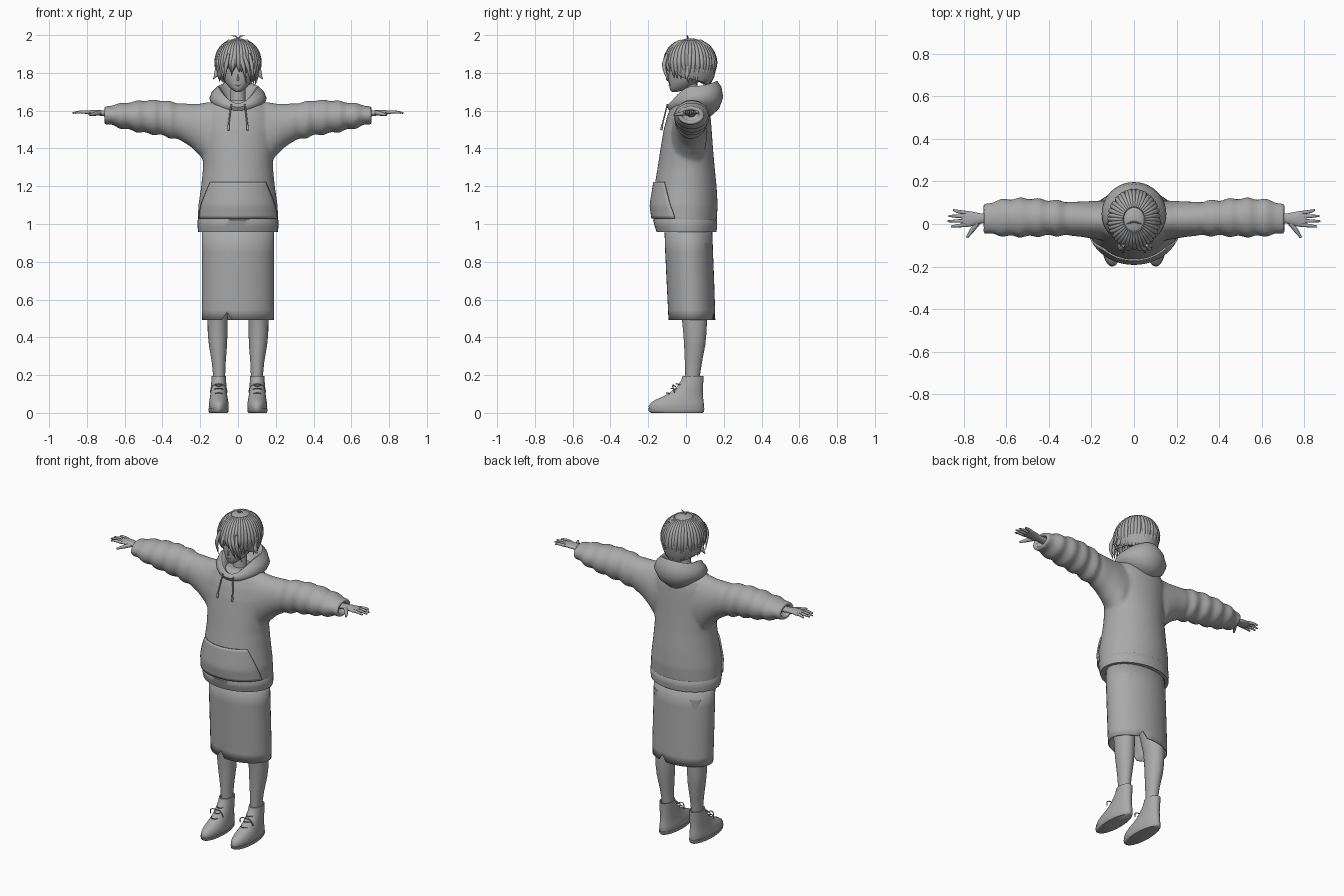
import bpy, bmesh, math, random
from mathutils import Vector

if "Cube" in bpy.data.objects:
    bpy.data.objects.remove(bpy.data.objects["Cube"])
random.seed(4)
N = 40

grey = bpy.data.materials.new("plain grey")
grey.use_nodes = True
COLOUR = (0.4, 0.4, 0.4, 1)
grey.diffuse_color = COLOUR
grey.node_tree.nodes["Principled BSDF"].inputs["Base Color"].default_value = COLOUR


def add(name, data, mirror=False):
    obj = bpy.data.objects.new(name, data)
    bpy.context.scene.collection.objects.link(obj)
    data.materials.append(grey)
    if mirror:
        obj.modifiers.new("mirror", 'MIRROR')
    return obj


def flat_ring(z, rx, front, back, cx=0):
    """Horizontal oval; z may be (front, side, back) heights."""
    zf, zs, zb = z if isinstance(z, tuple) else (z, z, z)
    ring = []
    for i in range(N):
        a = math.tau * i / N
        c, s = math.cos(a), math.sin(a)
        ring.append(Vector((cx + rx * c, (front + back) / 2 + (back - front) / 2 * s,
                            zs * c * c + (zf if s < 0 else zb) * s * s)))
    return ring


def side_ring(x, y0, y1, z0, z1):
    """Upright oval facing along x."""
    return [Vector((x, (y0 + y1) / 2 + (y1 - y0) / 2 * math.cos(math.tau * i / N),
                    (z0 + z1) / 2 + (z1 - z0) / 2 * math.sin(math.tau * i / N))) for i in range(N)]


def loft(bm, rings, caps=True):
    loops = [[bm.verts.new(p) for p in r] for r in rings]
    for a, b in zip(loops, loops[1:]):
        for i in range(N):
            bm.faces.new((a[i], a[(i + 1) % N], b[(i + 1) % N], b[i]))
    if caps:
        bm.faces.new(loops[0][::-1])
        bm.faces.new(loops[-1])


def finish(name, bm, mirror=False):
    bmesh.ops.recalc_face_normals(bm, faces=bm.faces)
    mesh = bpy.data.meshes.new(name)
    bm.to_mesh(mesh)
    bm.free()
    return add(name, mesh, mirror)


def solid(name, rings, mirror=False, caps=True):
    bm = bmesh.new()
    loft(bm, rings, caps)
    return finish(name, bm, mirror)


def tube(name, points, depth, radii=None, mirror=False):
    curve = bpy.data.curves.new(name, 'CURVE')
    curve.dimensions = '3D'
    curve.bevel_depth, curve.bevel_resolution, curve.resolution_u = depth, 2, 5
    curve.use_fill_caps = True
    spline = curve.splines.new('BEZIER')
    spline.bezier_points.add(len(points) - 1)
    for i, (bp, p) in enumerate(zip(spline.bezier_points, points)):
        bp.co = p
        bp.handle_left_type = bp.handle_right_type = 'AUTO'
        bp.radius = radii[i] if radii else 1
    return add(name, curve, mirror)


def sample(rows, t):
    """Interpolate table rows by their first column."""
    for a, b in zip(rows, rows[1:]):
        if t <= b[0]:
            f = (t - a[0]) / (b[0] - a[0])
            return [u + (v - u) * f for u, v in zip(a, b)]
    return list(rows[-1])


# Hoodie: torso and wrinkled sleeves fused into one soft surface
torso = [(0.96, .205, -.15, .155), (1.02, .213, -.172, .163), (1.1, .21, -.183, .168),
         (1.2, .195, -.167, .162), (1.3, .185, -.15, .152), (1.4, .188, -.135, .143),
         (1.5, .195, -.118, .136), (1.57, .19, -.1, .13), (1.62, .165, -.08, .12), (1.655, .11, -.055, .1)]
sleeve = [(.08, -.08, .11, 1.3, 1.645), (.16, -.075, .11, 1.3, 1.645), (.2, -.068, .108, 1.36, 1.637),
          (.25, -.06, .105, 1.41, 1.637), (.3, -.055, .105, 1.44, 1.638), (.4, -.055, .113, 1.468, 1.655),
          (.5, -.06, .122, 1.482, 1.655), (.6, -.058, .118, 1.502, 1.642), (.67, -.05, .105, 1.522, 1.63),
          (.7, -.042, .092, 1.53, 1.62)]
bm = bmesh.new()
loft(bm, [flat_ring(*sample(torso, .96 + i * .695 / 40)) for i in range(41)])
for side in (1, -1):
    rings = []
    for i in range(32):
        x, y0, y1, z0, z1 = sample(sleeve, .08 + i * .02)
        w = .006 * math.sin(i * 1.45) * (x > .3)
        rings.append(side_ring(side * x, y0 - w, y1 + w, z0 - w, z1 + w * .7))
    rings += [side_ring(side * .71, -.04, .09, 1.53, 1.618), side_ring(side * .71, -.025, .075, 1.545, 1.605),
              side_ring(side * .675, -.02, .07, 1.55, 1.6)]
    loft(bm, rings)
hoodie = finish("hoodie", bm)
remesh = hoodie.modifiers.new("fuse", 'REMESH')
remesh.mode, remesh.voxel_size, remesh.use_smooth_shade = 'VOXEL', .009, True
soften = hoodie.modifiers.new("soften", 'SMOOTH')
soften.factor, soften.iterations = .5, 5

# Hem band and front pocket
solid("hem_band", [flat_ring(.958, .205, -.15, .156), flat_ring(.958, .211, -.156, .161),
                   flat_ring(.985, .214, -.165, .165), flat_ring(1.02, .214, -.174, .165),
                   flat_ring(1.028, .208, -.168, .158)])
bm = bmesh.new()
grid = []
for i in range(13):
    z = 1.03 + i * .016
    _, rx, front, back = sample(torso, z)
    reach = 1.25 - .42 * (i / 12) ** 1.3
    row = []
    for j in range(21):
        a = reach * (j / 10 - 1)
        row.append(bm.verts.new(((rx + .004) * math.sin(a),
                                 (front + back) / 2 - ((back - front) / 2 + .006) * math.cos(a), z)))
    grid.append(row)
for a, b in zip(grid, grid[1:]):
    for j in range(20):
        bm.faces.new((a[j], a[j + 1], b[j + 1], b[j]))
pocket = finish("front_pocket", bm)
thick = pocket.modifiers.new("thickness", 'SOLIDIFY')
thick.thickness, thick.offset = .008, 0

# Hood lying behind the neck, and its drawstrings
solid("hood", [flat_ring((1.585, 1.61, 1.57), .11, -.075, .13), flat_ring((1.605, 1.64, 1.61), .142, -.092, .175),
               flat_ring((1.62, 1.665, 1.67), .152, -.1, .197), flat_ring((1.632, 1.70, 1.725), .138, -.094, .188),
               flat_ring((1.64, 1.73, 1.758), .108, -.082, .165), flat_ring((1.635, 1.725, 1.75), .096, -.074, .15),
               flat_ring((1.61, 1.68, 1.69), .078, -.058, .115), flat_ring((1.6, 1.63, 1.64), .06, -.03, .08)])
tube("drawstring", [(.035, -.098, 1.635), (.043, -.112, 1.58), (.05, -.127, 1.52)], .004, mirror=True)
tube("drawstring_tip", [(.05, -.126, 1.522), (.051, -.131, 1.497)], .006, mirror=True)

# Skirt with notched slits in its hem
bottom = flat_ring(.492, .19, -.093, .155)
for p in bottom:
    if (abs(p.x + .05) < .012 and p.y < 0) or (abs(p.x - .06) < .012 and p.y > 0):
        p.z += .04
skirt = solid("skirt", [bottom] + [flat_ring(z, .191, f, b) for z, f, b in (
    (.545, -.095, .154), (.7, -.103, .149), (.85, -.11, .143), (1.0, -.115, .138))], caps=False)
skirt.modifiers.new("thickness", 'SOLIDIFY').thickness = .006

# Legs
solid("leg", [flat_ring(z, r, f, b, c) for z, r, f, b, c in (
    (.13, .031, -.002, .07, .1), (.2, .032, -.004, .074, .1), (.27, .037, -.006, .085, .102),
    (.36, .048, -.01, .102, .106), (.42, .052, -.014, .108, .108), (.5, .053, -.022, .112, .108),
    (.65, .066, -.05, .11, .1), (.9, .085, -.08, .12, .095))], mirror=True)

# Ankle boots, soles and laces
solid("sole", [flat_ring(z, r, f, b, .103) for z, r, f, b in (
    (0, .047, -.185, .088), (.008, .053, -.197, .096), (.022, .054, -.2, .097), (.024, .046, -.18, .09))], mirror=True)
solid("boot", [flat_ring(z, r, f, b, .102) for z, r, f, b in (
    (.015, .05, -.193, .093), (.035, .053, -.198, .095), (.052, .052, -.188, .094), (.068, .049, -.165, .092),
    (.085, .046, -.125, .09), (.11, .043, -.082, .089), (.14, .041, -.048, .09), (.17, .039, -.026, .092),
    (.195, .038, -.018, .093), (.195, .033, -.01, .086), (.16, .03, 0, .075))], mirror=True)
for i in range(3):
    y, z = -.1 + i * .026, .1 + i * .024
    tube("lace", [(.076, y + .03, z), (.102, y - .004, z + .006), (.128, y + .03, z)], .003, mirror=True)
for d in (-1, 1):
    tube("lace_bow", [(.102, -.055, .14), (.102 + d * .03, -.07, .145), (.102 + d * .045, -.06, .11)], .003, mirror=True)

# Hands
solid("palm", [side_ring(x, a, b, c, d) for x, a, b, c, d in (
    (.66, .002, .052, 1.564, 1.6), (.72, .002, .05, 1.572, 1.602), (.75, -.008, .056, 1.575, 1.604),
    (.785, -.014, .062, 1.58, 1.602), (.81, -.01, .06, 1.583, 1.598))], mirror=True)
for name, y0, tip, y1 in (("index", -.005, .86, -.012), ("middle", .015, .875, .013),
                          ("ring", .035, .872, .038), ("little", .053, .85, .066)):
    tube(name + "_finger", [(.79, y0, 1.591), (.83, (y0 + y1) / 2, 1.593), (tip, y1, 1.588)],
         .009, (1, .9, .5), mirror=True)
tube("thumb", [(.735, .005, 1.588), (.76, -.028, 1.583), (.785, -.064, 1.577)], .011, (1.2, 1, .5), mirror=True)

# Neck and face
solid("neck", [flat_ring(1.58, .055, -.03, .08), flat_ring(1.65, .04, -.02, .06), flat_ring(1.77, .038, -.02, .06)])
solid("head", [flat_ring(z, r, f, b) for z, r, f, b in (
    (1.7, .012, -.075, -.045), (1.707, .026, -.083, -.01), (1.725, .048, -.088, .03), (1.75, .067, -.09, .065),
    (1.78, .08, -.092, .09), (1.83, .09, -.09, .11), (1.9, .09, -.08, .12), (1.95, .055, -.035, .08))])
tube("nose", [(0, -.09, 1.79), (0, -.099, 1.765), (0, -.09, 1.76)], .006, (.4, 1, .6))
tube("mouth", [(-.014, -.087, 1.735), (0, -.091, 1.734), (.014, -.087, 1.735)], .0025)

# Hair: a fitted cap with layered tapering locks
solid("hair_cap", [flat_ring(z, r, f, b) for z, r, f, b in (
    (1.982, .02, 0, .045), (1.966, .06, -.045, .092), (1.935, .09, -.083, .13), (1.89, .111, -.104, .153),
    ((1.86, 1.84, 1.84), .117, -.11, .159), ((1.848, 1.79, 1.78), .112, -.105, .15),
    ((1.846, 1.768, 1.73), .1, -.095, .125), ((1.86, 1.78, 1.74), .08, -.07, .09))])


def scalp(a, z):
    d = z - 1.85
    s = math.sqrt(max(0, 1 - (d / .135) ** 2)) if d > 0 else 1 + 1.5 * d
    return Vector((.113 * s * math.cos(a), .022 + .131 * s * math.sin(a), z))


for i in range(40):
    a = math.tau * i / 40
    back = math.sin(a)
    tip = 1.735 - .005 * back if back > -.3 else 1.765
    tip += random.uniform(0, .03) + (.03 if back < -.8 else 0)
    sway = random.uniform(-.12, .12)
    end = scalp(a + sway, tip)
    tube("hair_lock", [scalp(a, 1.972), scalp(a, 1.93), scalp(a + sway * .3, 1.86),
                       scalp(a + sway * .6, (1.86 + tip) / 2), end], .013, (.4, .8, 1, .85, .08))
# Long fringe strands, flicked side tips and the tuft on top
for x0, x1, z in ((.01, .045, 1.745), (.03, .07, 1.74), (-.02, -.035, 1.785), (-.05, -.075, 1.74), (.06, .085, 1.73)):
    tube("fringe", [(x0, -.1, 1.9), ((x0 + x1) / 2, -.116, 1.84), (x1, -.098 + abs(x1) * .2, z)], .011, (.7, 1, .1))
tube("side_flick", [(.112, .01, 1.84), (.116, .005, 1.79), (.133, 0, 1.765)], .012, (.8, 1, .08), mirror=True)
tube("top_tuft", [(0, .01, 1.975), (.012, .008, 1.993), (.036, .0, 1.996)], .004, (1, 1, .2), mirror=True)

# Smooth shading with sharp edges kept
bpy.ops.object.select_all(action='DESELECT')
for obj in bpy.context.scene.objects:
    if obj.type == 'MESH':
        obj.select_set(True)
        bpy.context.view_layer.objects.active = obj
bpy.ops.object.shade_smooth_by_angle(angle=math.radians(50))
